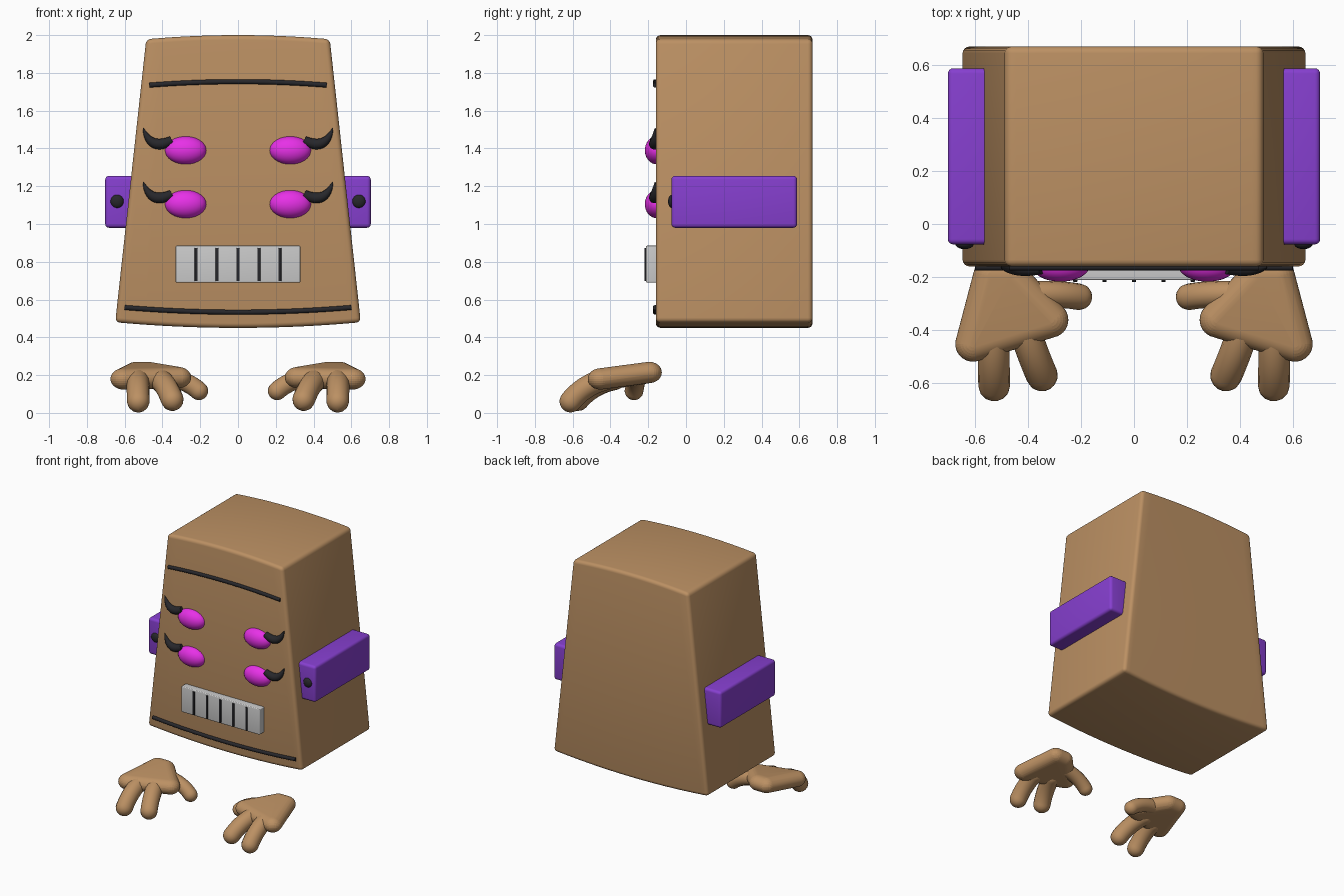
import bpy, bmesh, math
from mathutils import Vector

if "Cube" in bpy.data.objects:
    bpy.data.objects.remove(bpy.data.objects["Cube"])


def material(name, rgb):
    m = bpy.data.materials.new(name)
    m.diffuse_color = (*rgb, 1)
    m.use_nodes = True
    m.node_tree.nodes["Principled BSDF"].inputs["Base Color"].default_value = m.diffuse_color
    return m


TAN = material("tan", (0.50, 0.28, 0.125))
PURPLE = material("purple", (0.24, 0.05, 0.63))
MAGENTA = material("magenta", (0.80, 0.03, 0.80))
BLACK = material("black", (0.02, 0.02, 0.024))


def finish(ob, mat, bevel=0):
    """Apply bevel, convert to mesh, smooth shade and colour."""
    if bevel:
        b = ob.modifiers.new("bevel", 'BEVEL')
        b.width, b.segments, b.limit_method = bevel, 4, 'ANGLE'
    bpy.ops.object.select_all(action='DESELECT')
    ob.select_set(True)
    bpy.context.view_layer.objects.active = ob
    bpy.ops.object.convert(target='MESH')
    ob = bpy.context.view_layer.objects.active
    bpy.ops.object.shade_smooth_by_angle(angle=math.radians(35))
    if mat:
        ob.data.materials.clear()
        ob.data.materials.append(mat)
    return ob


def from_bmesh(name, bm, mat, bevel=0):
    bmesh.ops.recalc_face_normals(bm, faces=bm.faces)
    me = bpy.data.meshes.new(name)
    bm.to_mesh(me)
    bm.free()
    ob = bpy.data.objects.new(name, me)
    bpy.context.collection.objects.link(ob)
    return finish(ob, mat, bevel)


def box(name, lo, hi, mat=None, bevel=0):
    bm = bmesh.new()
    bmesh.ops.create_cube(bm, size=1)
    lo, hi = Vector(lo), Vector(hi)
    bmesh.ops.scale(bm, vec=hi - lo, verts=bm.verts)
    bmesh.ops.translate(bm, vec=(lo + hi) / 2, verts=bm.verts)
    return from_bmesh(name, bm, mat, bevel)


def add_ellipsoid(bm, c, r):
    vs = bmesh.ops.create_uvsphere(bm, u_segments=32, v_segments=16, radius=1)["verts"]
    bmesh.ops.scale(bm, vec=r, verts=vs)
    bmesh.ops.translate(bm, vec=c, verts=vs)


def ellipsoid(name, c, r, mat):
    bm = bmesh.new()
    add_ellipsoid(bm, c, r)
    return from_bmesh(name, bm, mat)


def tube(name, ctrl, radii, mat, rounded=False, n=20):
    """Round tube along a quadratic curve; radii are start, middle, end."""
    a, b, c = (Vector(p) for p in ctrl)
    quad = lambda t: a * (1 - t) ** 2 + b * 2 * t * (1 - t) + c * t * t
    pts = []
    for i in range(n + 1):
        t = i / n
        r = (radii[0] * (1 - t) * (1 - 2 * t) + radii[1] * 4 * t * (1 - t)
             + radii[2] * t * (2 * t - 1))
        pts.append((quad(t), max(r, 0.002)))
    if rounded:
        d0, d1 = (a - b).normalized(), (c - b).normalized()
        angles = [math.radians(x) for x in (15, 30, 45, 60, 75, 88)]
        for s in angles:
            pts.insert(0, (a + d0 * radii[0] * math.sin(s), radii[0] * math.cos(s)))
            pts.append((c + d1 * radii[2] * math.sin(s), radii[2] * math.cos(s)))
    cu = bpy.data.curves.new(name, 'CURVE')
    cu.dimensions = '3D'
    cu.bevel_depth, cu.bevel_resolution, cu.use_fill_caps = 1, 5, True
    sp = cu.splines.new('POLY')
    sp.points.add(len(pts) - 1)
    for p, (co, r) in zip(sp.points, pts):
        p.co, p.radius = (*co, 1), r
    ob = bpy.data.objects.new(name, cu)
    bpy.context.collection.objects.link(ob)
    return finish(ob, mat)


# Head: tapered block with bowed top and bottom
N = 24
ts = [-1 + 2 * i / N for i in range(N + 1)]
outline = [(0.65 * t, 0.45 + 0.03 * t * t) for t in ts]
outline += [(-0.486 * t, 2.0 - 0.022 * t * t) for t in ts]
bm = bmesh.new()
face = bm.faces.new([bm.verts.new((x, -0.16, z)) for x, z in outline])
ext = bmesh.ops.extrude_face_region(bm, geom=[face])["geom"]
bmesh.ops.translate(bm, vec=(0, 0.83, 0),
                    verts=[v for v in ext if isinstance(v, bmesh.types.BMVert)])
from_bmesh("head", bm, TAN, 0.025)

# Seam lines on the face
tube("forehead_line", [(-0.47, -0.163, 1.735), (0, -0.163, 1.772), (0.47, -0.163, 1.735)],
     [0.013] * 3, BLACK)
tube("chin_line", [(-0.6, -0.163, 0.558), (0, -0.163, 0.508), (0.6, -0.163, 0.558)],
     [0.013] * 3, BLACK)

# Mouth grille
box("mouth", (-0.33, -0.212, 0.69), (0.33, -0.14, 0.885), None, 0.006)
for i in range(-2, 3):
    x = 0.111 * i
    box("mouth_bar", (x - 0.008, -0.219, 0.697), (x + 0.008, -0.19, 0.873), BLACK, 0.003)

for s, side in ((-1, "left"), (1, "right")):
    # Ear block and bolt
    xs = sorted((s * 0.50, s * 0.703))
    box(side + "_ear", (xs[0], -0.077, 0.98), (xs[1], 0.588, 1.255), PURPLE, 0.02)
    ellipsoid(side + "_ear_bolt", (s * 0.64, -0.075, 1.12), (0.035, 0.02, 0.035), BLACK)

    # Two rows of eyes with horn-shaped lashes
    for row, z in (("upper", 1.39), ("lower", 1.105)):
        ellipsoid(f"{side}_{row}_eye", (s * 0.277, -0.155, z), (0.11, 0.063, 0.074), MAGENTA)
        tube(f"{side}_{row}_lash",
             [(s * 0.35, -0.168, z + 0.055), (s * 0.46, -0.168, z - 0.01),
              (s * 0.502, -0.163, z + 0.118)], [0.022, 0.027, 0.002], BLACK)

    # Palm: hull around flattened balls at knuckles and wrist
    bm = bmesh.new()
    for x, y, z in ((0.608, -0.453, 0.18), (0.315, -0.362, 0.187),
                    (0.54, -0.195, 0.214), (0.475, -0.195, 0.214)):
        add_ellipsoid(bm, (s * x, y, z), (0.067, 0.067, 0.056))
    hull = bmesh.ops.convex_hull(bm, input=bm.verts)
    junk = {g for g in hull["geom_interior"] + hull["geom_unused"]
            if isinstance(g, bmesh.types.BMVert)}
    bmesh.ops.delete(bm, geom=list(junk), context='VERTS')
    from_bmesh(side + "_palm", bm, TAN)

    # Fingers and thumb
    for name, r, path in (
            ("outer_finger", 0.06, ((0.53, -0.42, 0.18), (0.53, -0.54, 0.15), (0.528, -0.61, 0.062))),
            ("inner_finger", 0.06, ((0.42, -0.38, 0.18), (0.38, -0.50, 0.155), (0.348, -0.572, 0.07))),
            ("thumb", 0.05, ((0.40, -0.265, 0.195), (0.28, -0.262, 0.18), (0.208, -0.275, 0.117)))):
        tube(f"{side}_{name}", [(s * x, y, z) for x, y, z in path], [r] * 3, TAN, True)
